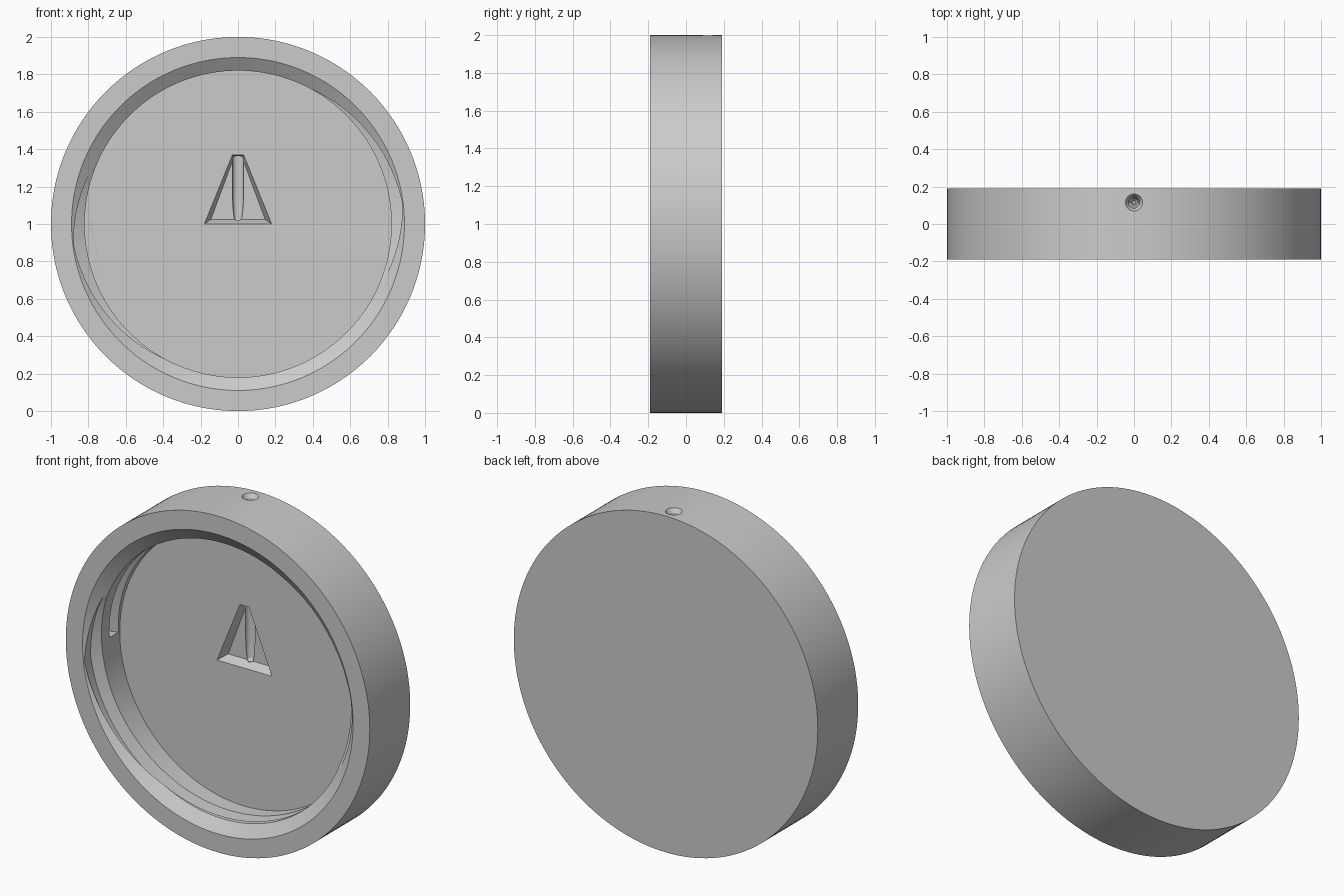
import bpy, bmesh
from math import sin, cos, pi, radians
from mathutils import Vector

if "Cube" in bpy.data.objects:
    bpy.data.objects.remove(bpy.data.objects["Cube"], do_unlink=True)

grey = bpy.data.materials.new("plain grey")
grey.use_nodes = True
grey.diffuse_color = (0.6, 0.6, 0.6, 1)
grey.node_tree.nodes["Principled BSDF"].inputs["Base Color"].default_value = (0.6, 0.6, 0.6, 1)

HALF = 0.19       # half thickness of the disc
FLOOR = 0.06      # y of the recess floor
WALL = 0.82       # radius of the recess


def loft(name, rings):
    """Join matching rings of points into a capped solid."""
    bm = bmesh.new()
    loops = [[bm.verts.new(p) for p in ring] for ring in rings]
    n = len(loops[0])
    for a, b in zip(loops, loops[1:]):
        for i in range(n):
            j = (i + 1) % n
            bm.faces.new((a[i], a[j], b[j], b[i]))
    bm.faces.new(loops[0])
    bm.faces.new(loops[-1])
    bmesh.ops.recalc_face_normals(bm, faces=bm.faces)
    mesh = bpy.data.meshes.new(name)
    bm.to_mesh(mesh)
    bm.free()
    mesh.materials.append(grey)
    obj = bpy.data.objects.new(name, mesh)
    bpy.context.collection.objects.link(obj)
    return obj


def disc_ring(r, y, n=160):
    return [Vector((r * cos(2 * pi * i / n), y, 1 + r * sin(2 * pi * i / n))) for i in range(n)]


def drill_ring(r, z, n=32):
    return [Vector((r * cos(2 * pi * i / n), 0.115 + r * sin(2 * pi * i / n), z)) for i in range(n)]


def thread_cutter(name, turn):
    """Helical groove that enters at the front chamfer and ends near the floor."""
    rings = []
    for deg in range(-24, 181, 3):
        a = radians(deg + turn)
        front = -HALF + 0.00086 * (deg - 3)
        outer = 0.885 - 0.055 * max(0, 6 - deg) / 30
        section = [(0.78, front), (outer, front), (outer, front + 0.06), (0.78, front + 0.1)]
        rings.append([Vector((r * cos(a), y, 1 + r * sin(a))) for r, y in section])
    return loft(name, rings)


# Dished disc with a chamfered rim
body = loft("round_cap", [disc_ring(r, y) for r, y in
            [(1, HALF), (1, -HALF), (0.89, -HALF), (WALL, -0.14), (WALL, FLOOR)]])

# Triangular pocket in the recess floor
def pocket_ring(y, base, top, low, high):
    return [Vector((x, y, z)) for x, z in [(-base, low), (base, low), (top, high), (-top, high)]]

pocket = loft("pocket_cutter", [
    pocket_ring(0, 0.18, 0.03, 1.0, 1.37),
    pocket_ring(FLOOR, 0.18, 0.03, 1.0, 1.37),
    pocket_ring(0.115, 0.145, 0.022, 1.025, 1.355)])

# Countersunk hole from the top edge down to the pocket
drill = loft("drill_cutter", [drill_ring(r, z) for r, z in
             [(0.008, 1.015), (0.02, 1.03), (0.026, 1.07), (0.03, 1.14),
              (0.03, 1.975), (0.046, 2.0), (0.046, 2.05)]])

# Two-start internal thread
threads = [thread_cutter("thread_cutter", turn) for turn in (0, 180)]

bpy.context.view_layer.objects.active = body
for cutter in threads + [pocket, drill]:
    cutter.hide_render = True
    mod = body.modifiers.new("cut", 'BOOLEAN')
    mod.operation = 'DIFFERENCE'
    mod.solver = 'EXACT'
    mod.object = cutter
    bpy.ops.object.modifier_apply(modifier=mod.name)
    bpy.data.objects.remove(cutter, do_unlink=True)

bpy.ops.object.select_all(action='DESELECT')
body.select_set(True)
bpy.ops.object.shade_smooth_by_angle(angle=radians(25))
